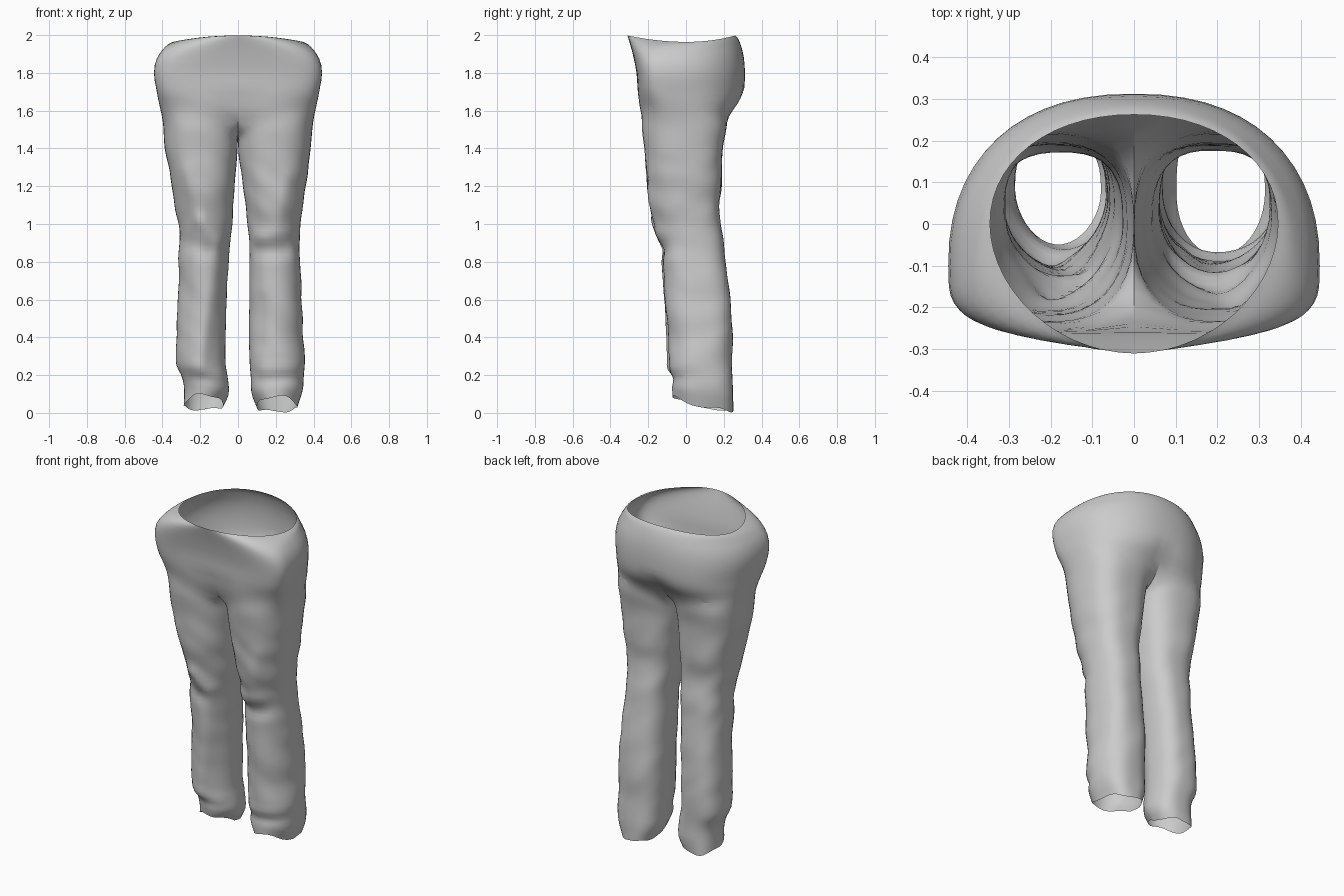
import bpy, bmesh, math
from mathutils import Vector, noise

if "Cube" in bpy.data.objects:
    bpy.data.objects.remove(bpy.data.objects["Cube"])

HALF, INNER = 28, 9          # segments round one hip, points along the crotch seam


def curve(keys, z):
    """Smooth (Hermite) interpolation of rows [z, a, b, ...], z descending."""
    n = len(keys)
    z = max(min(z, keys[0][0]), keys[-1][0])
    i = next(i for i in range(n - 1) if z >= keys[i + 1][0])

    def slope(j, c):
        a, b = keys[max(j - 1, 0)], keys[min(j + 1, n - 1)]
        return (b[c] - a[c]) / (b[0] - a[0])
    k0, k1 = keys[i], keys[i + 1]
    h = k1[0] - k0[0]
    t = (z - k0[0]) / h
    return [(2*t**3 - 3*t*t + 1) * k0[c] + (t**3 - 2*t*t + t) * h * slope(i, c)
            + (3*t*t - 2*t**3) * k1[c] + (t**3 - t*t) * h * slope(i + 1, c)
            for c in range(1, len(k0))]


def spow(v, p):
    return math.copysign(abs(v) ** p, v)


def gauss(d, w):
    return math.exp(-(d / w) ** 2)


def line_dist(x, z, a, b):
    p, q = Vector((x, z)), Vector(a)
    d = Vector(b) - q
    t = max(0, min(1, (p - q).dot(d) / d.length_squared))
    return (p - q - d * t).length


# Hips: z, half width, front y, back y, y of widest point, front and back squareness
HIPS = [[1.985, .345, -.310, .262, -.00, 1.05, .95],
        [1.970, .370, -.305, .275, -.04, .90, .93],
        [1.940, .397, -.295, .290, -.08, .72, .93],
        [1.880, .430, -.278, .306, -.10, .58, .90],
        [1.800, .445, -.262, .312, -.10, .54, .88],
        [1.700, .430, -.256, .306, -.09, .58, .84],
        [1.640, .419, -.252, .285, -.06, .66, .80],
        [1.580, .406, -.246, .238, -.04, .72, .70]]
# Legs: z, inner x, outer x, front y, back y, front squareness
RIGHT = [[1.52, .000, .398, -.240, .222, .85], [1.40, .004, .385, -.222, .195, .88],
         [1.20, .026, .358, -.202, .188, .95], [1.10, .040, .345, -.188, .176, 1.0],
         [1.00, .050, .330, -.158, .186, 1.0], [.90, .058, .325, -.138, .202, 1.0],
         [.75, .060, .332, -.120, .216, 1.0], [.60, .060, .340, -.110, .235, 1.0],
         [.40, .058, .345, -.095, .248, 1.0], [.26, .062, .350, -.088, .240, .95],
         [.19, .068, .344, -.065, .243, .90], [.11, .070, .340, -.072, .252, .90],
         [.04, .100, .312, -.070, .250, .90]]
LEFT = [[1.52, .000, .398, -.240, .222, .85], [1.40, .004, .388, -.222, .195, .88],
        [1.20, .018, .350, -.202, .186, .95], [1.10, .025, .335, -.183, .174, 1.05],
        [1.00, .030, .313, -.160, .178, 1.1], [.90, .042, .312, -.142, .190, 1.15],
        [.75, .052, .312, -.122, .200, 1.15], [.60, .060, .318, -.110, .212, 1.15],
        [.40, .068, .326, -.095, .222, 1.15], [.26, .066, .325, -.085, .215, 1.1],
        [.19, .056, .295, -.062, .215, 1.0], [.11, .050, .285, -.058, .217, 1.0],
        [.05, .080, .285, -.050, .210, 1.0]]
# Creases on the leg fronts: start (x, z), end (x, z), width, depth
FOLDS = [((-.28, 1.28), (-.20, 1.02), .04, -.012), ((-.20, 1.02), (-.10, .92), .035, -.014),
         ((-.10, .90), (-.20, .25), .04, -.012), ((-.17, .86), (-.26, .90), .04, .012),
         ((.10, .93), (.25, .95), .035, -.013), ((.12, .86), (.24, .86), .04, .020),
         ((.27, 1.25), (.20, .98), .04, -.010), ((.13, .60), (.12, .36), .025, .010),
         ((.12, .22), (.32, .23), .03, -.010), ((-.25, .24), (-.10, .20), .03, -.010)]

bm = bmesh.new()


def bridge(a, b):
    for i in range(len(a)):
        j = (i + 1) % len(a)
        bm.faces.new((a[i], a[j], b[j], b[i]))


# Hip shell, ring by ring from the waist to the crotch
hip_z = [1.985, 1.978, 1.97, 1.955, 1.935, 1.91, 1.88, 1.84, 1.8, 1.76, 1.72,
         1.69, 1.66, 1.635, 1.61, 1.58]
ring = None
for z in hip_z:
    w, yf, yb, yc, pf, pb = curve(HIPS, z)
    new = []
    for k in range(2 * HALF):
        a = -math.pi / 2 + math.pi * k / HALF
        s, c = math.sin(a), math.cos(a)
        q = pf if s < 0 else pb
        x = w * spow(c, q)
        y = yc + spow(s, q) * (yb - yc if s > 0 else yc - yf)
        top = max(0, (z - 1.85) / .135)          # wavy waist edge
        dz = top * (.013 - .034 * c * c)
        low = max(0, (1.72 - z) / .14)           # cleft at front and back
        y += low * gauss(x, .05) * (.05 if s < 0 else -.06)
        new.append(bm.verts.new((x, y, z + dz)))
    if ring:
        bridge(ring, new)
    ring = new

# Crotch seam shared by both legs, running back to front
front, back = ring[0].co, ring[HALF].co
seam = []
for i in range(1, INNER + 1):
    t = i / (INNER + 1)
    v = back.lerp(front, t)
    v.z -= .10 * math.sin(math.pi * t) ** .7
    seam.append(bm.verts.new((0, v.y, v.z)))


def leg(side, keys):
    prev = [ring[k if side > 0 else -k % (2 * HALF)] for k in range(HALF + 1)] + seam
    bottom = keys[-1][0]
    rows = 58
    for r in range(rows + 1):
        z = 1.535 + (bottom - 1.535) * r / rows
        xi, xo, yf, yb, pf = curve(keys, z)
        cx, cy, w, d = (xi + xo) / 2, (yf + yb) / 2, (xo - xi) / 2, (yb - yf) / 2
        new = []
        for k in range(len(prev)):
            if k <= HALF:
                a = -135 + 270 * k / HALF
            else:
                a = 135 + 90 * (k - HALF) / (INNER + 1)
            a = math.radians(a)
            c, s = math.cos(a), math.sin(a)
            q = pf if s < 0 else .75
            x = cx + w * spow(c, q)
            y = cy + d * spow(s, q)
            inner = max(0, -c) ** 2
            zz = z - .085 * inner * max(0, 1 - r / 10)
            # uneven hem, raised at the front
            hem = max(0, 1 - (z - bottom) / .15)
            zz += hem * (-.02 * max(0, s) + .06 * max(0, -s) - .012
                         + .007 * math.sin(4 * a))
            # creases and soft cloth wrinkles
            x *= side
            if s < 0:
                y += sum(dp * gauss(line_dist(x, zz, p, g), fw)
                         for p, g, fw, dp in FOLDS) * min(1, -s * 1.6)
            amp = .007 * min(1, r / 12)
            n = noise.noise(Vector((x * 6, y * 6 + side * 5, zz * 9 + x * 6)))
            x += side * c * n * amp * (.5 if c < 0 else 1)
            y += s * n * amp
            new.append(bm.verts.new((x, y, max(zz, .003))))
        bridge(prev, new)
        prev = new


leg(1, RIGHT)
leg(-1, LEFT)

bmesh.ops.recalc_face_normals(bm, faces=bm.faces)
mesh = bpy.data.meshes.new("trousers")
bm.to_mesh(mesh)
bm.free()
trousers = bpy.data.objects.new("trousers", mesh)
bpy.context.collection.objects.link(trousers)

# Relax the hip-to-leg join
relax = trousers.modifiers.new("relax", "SMOOTH")
group = trousers.vertex_groups.new(name="join")
for v in mesh.vertices:
    wgt = gauss(v.co.z - 1.54, .1)
    if wgt > .02:
        group.add([v.index], wgt, "REPLACE")
relax.vertex_group = "join"
relax.iterations = 10

bpy.context.view_layer.objects.active = trousers
trousers.select_set(True)
bpy.ops.object.shade_smooth_by_angle(angle=math.radians(40))
